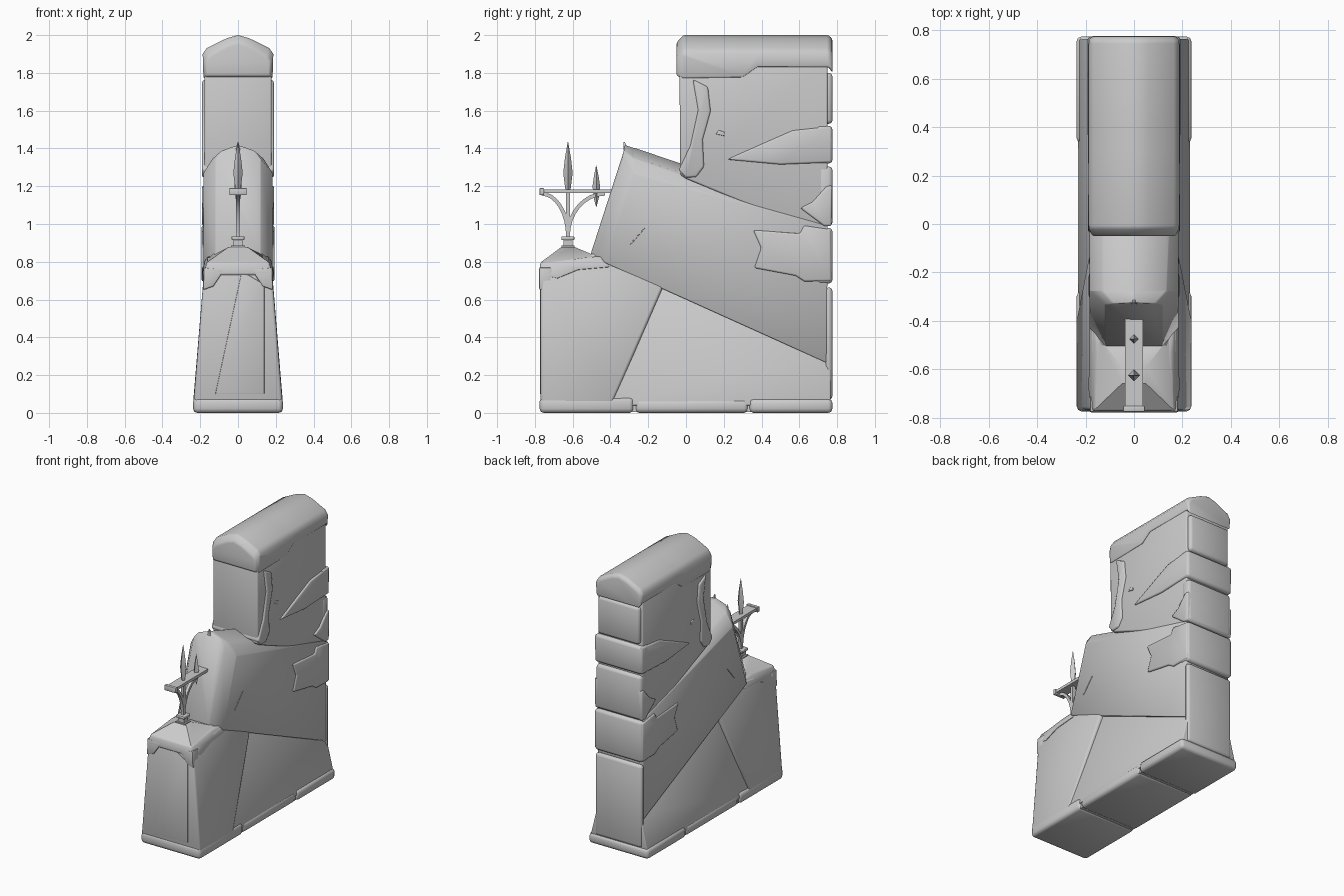
import bpy, bmesh, math, random

random.seed(4)


def loft(name, sections, bevel=0.0, segs=2, smooth=35):
    """Closed solid through equal-length rings of 3D points, with softened hard edges."""
    bm = bmesh.new()
    rings = [[bm.verts.new(p) for p in s] for s in sections]
    n = len(rings[0])
    bm.faces.new(rings[0])
    bm.faces.new(rings[-1])
    for a, b in zip(rings, rings[1:]):
        for i in range(n):
            j = (i + 1) % n
            bm.faces.new((a[i], a[j], b[j], b[i]))
    bmesh.ops.recalc_face_normals(bm, faces=bm.faces[:])
    if bevel:
        hard = [e for e in bm.edges if e.calc_face_angle(0) > math.radians(38)]
        bmesh.ops.bevel(bm, geom=hard, offset=bevel, segments=segs, profile=0.5,
                        affect='EDGES', clamp_overlap=True)
    bmesh.ops.recalc_face_normals(bm, faces=bm.faces[:])
    me = bpy.data.meshes.new(name)
    bm.to_mesh(me)
    bm.free()
    ob = bpy.data.objects.new(name, me)
    bpy.context.collection.objects.link(ob)
    me.shade_smooth()
    me.set_sharp_from_angle(angle=math.radians(smooth))
    return ob


def slab(name, profile, bevel=0.01):
    """Side profile of (y, z, half width) points, mirrored across x."""
    return loft(name, [[(s * w, y, z) for y, z, w in profile] for s in (-1, 1)], bevel, 2, 50)


def stone(name, outline, w=0.19, bevel=0.01):
    """Through-wall stone with a slightly irregular outline."""
    j = lambda: random.uniform(-0.006, 0.006)
    return slab(name, [(min(y + j(), 0.775), z + j(), w) for y, z in outline], bevel)


def box(name, x, y0, y1, z0, z1, bevel=0.0):
    return slab(name, [(y0, z0, x), (y1, z0, x), (y1, z1, x), (y0, z1, x)], bevel)


# Base stones
for i, (y0, y1, w, h) in enumerate([(-0.775, -0.277, 0.237, 0.082),
                                    (-0.27, 0.33, 0.232, 0.072),
                                    (0.335, 0.775, 0.238, 0.075)]):
    box(f"base_stone_{i + 1}", w, y0, y1, 0, h, 0.022)
box("base_core", 0.222, -0.74, 0.75, 0.006, 0.07)

# Lower front pillar and recessed, flaring lower panel
slab("front_pillar", [(-0.77, 0.05, 0.236), (-0.39, 0.05, 0.238), (-0.12, 0.67, 0.185),
                      (-0.42, 0.82, 0.175), (-0.77, 0.77, 0.178)], 0.015)
slab("lower_panel", [(-0.42, 0.04, 0.232), (0.765, 0.04, 0.232), (0.765, 0.31, 0.165),
                     (-0.12, 0.72, 0.155)], 0.006)
loft("pillar_front_face", [[(-0.12, y, 0.1), (0.14, y, 0.1), (0.14, y, 0.68),
                            (0.02, y, 0.75)] for y in (-0.774, -0.7)], 0.004)

# Pillar cap: four-sided hump with ragged drip edge
slab("pillar_cap", [(-0.78, 0.73, 0.182), (-0.68, 0.71, 0.19), (-0.57, 0.755, 0.187),
                    (-0.4, 0.77, 0.187), (-0.44, 0.83, 0.165), (-0.53, 0.825, 0.15),
                    (-0.77, 0.80, 0.165)], 0.012)
loft("cap_peak", [[(-0.16, -0.765, 0.80), (0.16, -0.765, 0.80),
                   (0.16, -0.45, 0.82), (-0.16, -0.45, 0.82)],
                  [(-0.05, -0.66, 0.878), (0.05, -0.66, 0.878),
                   (0.05, -0.59, 0.878), (-0.05, -0.59, 0.878)]])
for s in (-1, 1):
    loft("cap_drip", [[(s * 0.185, y, 0.65), (s * 0.13, y, 0.67),
                       (s * 0.07, y, 0.76), (s * 0.182, y, 0.77)] for y in (-0.778, -0.71)], 0.008)


# Tilted middle block with ridged top and pointed nose
def ridge_section(w, yb, zb, yt, zt, yr, zr):
    ym, zm = yt * 0.4 + yr * 0.6, zt * 0.4 + zr * 0.6
    return [(-w, yb, zb), (w, yb, zb), (w, yt, zt), (w * 0.72, ym, zm),
            (0, yr, zr), (-w * 0.72, ym, zm), (-w, yt, zt)]


loft("tilted_block", [ridge_section(0.12, -0.505, 0.84, -0.335, 1.345, -0.325, 1.42),
                      ridge_section(0.183, -0.43, 0.795, -0.275, 1.27, -0.28, 1.405),
                      ridge_section(0.183, 0.745, 0.265, 0.75, 0.985, 0.75, 1.06)], 0.005, 1, 45)
loft("ridge_tip", [[(-0.012, -0.33, 1.39), (0.012, -0.33, 1.39), (0.012, -0.3, 1.39), (-0.012, -0.3, 1.39)],
                   [(-0.002, -0.33, 1.435), (0.002, -0.33, 1.435),
                    (0.002, -0.325, 1.435), (-0.002, -0.325, 1.435)]])
# Short lip below the nose
slab("nose_ledge", [(-0.53, 0.82, 0.14), (-0.40, 0.78, 0.18), (-0.36, 0.82, 0.18),
                    (-0.47, 0.86, 0.12)], 0.008)

# Upper wall and ridged coping
slab("upper_wall", [(-0.03, 1.26, 0.178), (0.0, 1.24, 0.178), (0.75, 0.93, 0.178),
                    (0.75, 1.86, 0.178), (-0.035, 1.86, 0.178)], 0.01)


def coping_section(y, k, zb, drop):
    pts = [(0.183, zb), (0.187, 1.90 - drop), (0.165, 1.932 - drop), (0.06, 1.983 - drop)]
    return ([(x * k, y, z) for x, z in pts] + [(0, y, 2.0 - drop)]
            + [(-x * k, y, z) for x, z in reversed(pts)])


loft("coping", [coping_section(-0.05, 0.92, 1.785, 0.04), coping_section(-0.015, 1, 1.77, 0),
                coping_section(0.3, 1, 1.775, 0), coping_section(0.38, 1, 1.83, 0),
                coping_section(0.755, 1, 1.83, 0), coping_section(0.775, 0.95, 1.80, 0.02)], 0.01, 2, 40)

# Edge stones showing through the plaster
stone("front_edge_stone", [(-0.035, 1.29), (0.0, 1.25), (0.06, 1.25), (0.09, 1.3), (0.085, 1.45),
                           (0.13, 1.6), (0.12, 1.73), (0.04, 1.76), (0.06, 1.6), (0.02, 1.42)])
stone("quoin_upper", [(0.22, 1.34), (0.4, 1.42), (0.56, 1.50), (0.77, 1.515), (0.77, 1.33), (0.5, 1.32)])
stone("quoin_middle", [(0.6, 1.08), (0.67, 1.12), (0.74, 1.2), (0.77, 1.2), (0.77, 0.99), (0.73, 0.99)])
stone("quoin_lower", [(0.36, 0.97), (0.6, 0.955), (0.63, 0.99), (0.77, 0.97), (0.77, 0.70),
                      (0.62, 0.70), (0.58, 0.73), (0.36, 0.77), (0.4, 0.87)], 0.193)
stone("plaster_chip", [(0.16, 1.475), (0.2, 1.47), (0.21, 1.49), (0.17, 1.495)], 0.183, 0.004)
stone("long_chip", [(-0.3, 0.89), (-0.28, 0.9), (-0.2, 0.99), (-0.22, 0.98)], 0.187, 0.003)

# Rear column of stacked stones
for i, (z0, z1, w, y0) in enumerate([(0.07, 0.665, 0.186, 0.735), (0.685, 0.98, 0.189, 0.69),
                                     (0.99, 1.305, 0.18, 0.7), (1.32, 1.52, 0.19, 0.69),
                                     (1.53, 1.80, 0.165, 0.69)]):
    box(f"rear_stone_{i + 1}", w, y0, 0.776, z0, z1, 0.02)

# Iron bracket: foot, post, bar and end plate
P = -0.625
box("post_foot", 0.036, P - 0.034, P + 0.034, 0.865, 0.885)
box("post_block", 0.024, P - 0.023, P + 0.023, 0.885, 0.92)
box("post_collar", 0.034, P - 0.034, P + 0.034, 0.915, 0.935, 0.004)
box("post", 0.011, P - 0.011, P + 0.011, 0.93, 1.17)
box("bracket_bar", 0.037, -0.765, -0.39, 1.163, 1.183)
box("bracket_end_plate", 0.045, -0.775, -0.752, 1.153, 1.19, 0.003)

# Curved braces either side of the post
for name, yc, a in (("brace_front", -0.765, -0.13), ("brace_rear", -0.43, 0.185)):
    rings = []
    for i in range(9):
        t = i / 8 * math.pi / 2
        c, s = math.cos(t), math.sin(t)
        k = math.copysign(0.02, a)
        inner, outer = (yc - a * c, 0.935 + 0.215 * s), (yc - (a + k) * c, 0.935 + 0.235 * s)
        rings.append([(-0.011, *inner), (0.011, *inner), (0.011, *outer), (-0.011, *outer)])
    loft(name, rings)

# Four-sided spikes
for name, y, rings in (("tall_spike", P, [(1.17, 0.012), (1.2, 0.016), (1.27, 0.025), (1.35, 0.016), (1.435, 0.001)]),
                       ("short_spike", -0.475, [(1.09, 0.001), (1.14, 0.014), (1.2, 0.02), (1.25, 0.013), (1.31, 0.001)])):
    loft(name, [[(r, y, z), (0, y + r, z), (-r, y, z), (0, y - r, z)] for z, r in rings])
